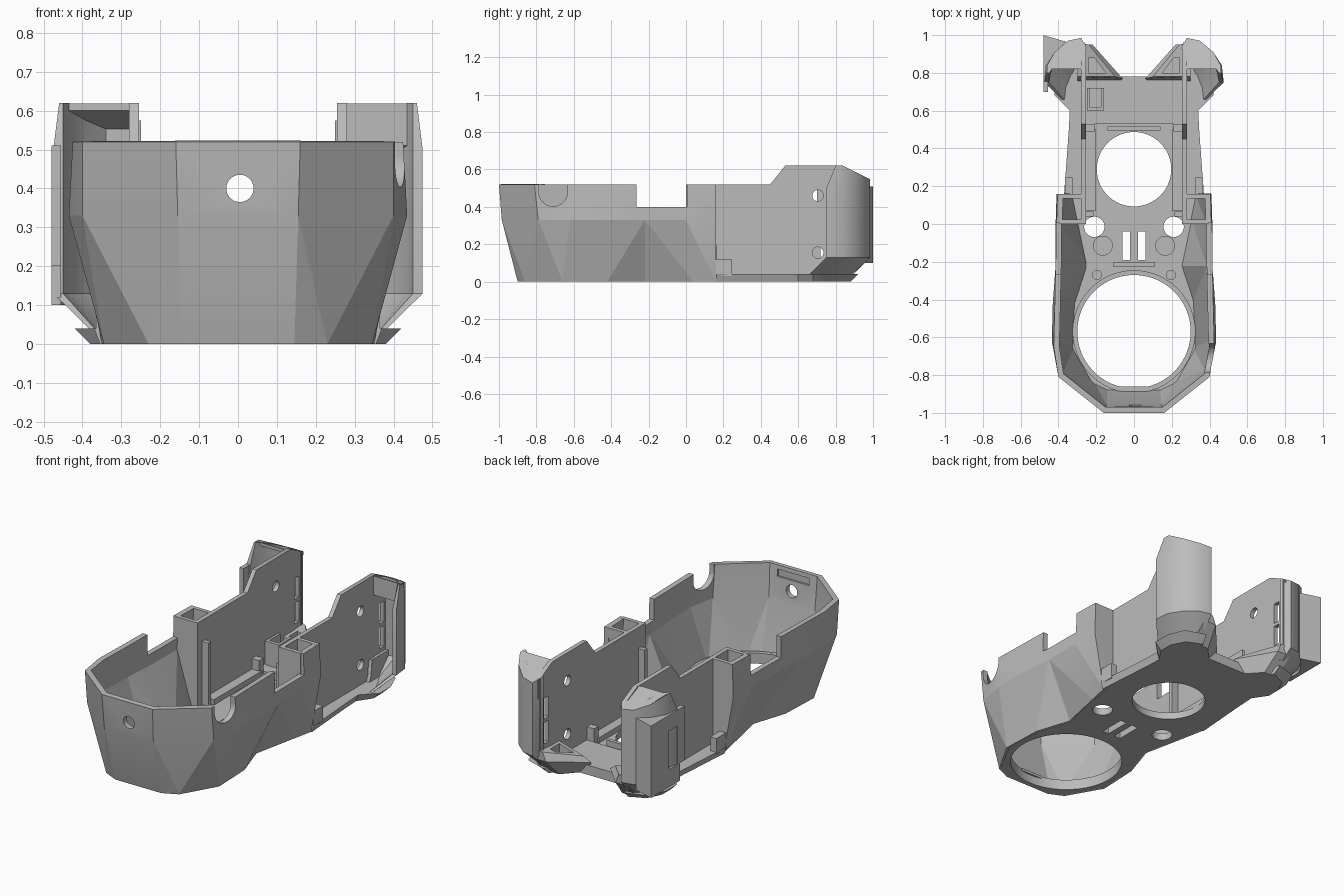
import bpy, bmesh, math
from mathutils import Matrix

cube = bpy.data.objects.get("Cube")
if cube:
    bpy.data.objects.remove(cube)

grey = bpy.data.materials.new("light grey")
grey.use_nodes = True
COLOR = (0.5, 0.5, 0.5, 1)
grey.diffuse_color = COLOR
grey.node_tree.nodes["Principled BSDF"].inputs["Base Color"].default_value = COLOR


def make(name, bm):
    mesh = bpy.data.meshes.new(name)
    bm.to_mesh(mesh)
    bm.free()
    mesh.materials.append(grey)
    obj = bpy.data.objects.new(name, mesh)
    bpy.context.collection.objects.link(obj)
    return obj


def loft(name, rings):
    """Skin a list of equal rings into a capped solid."""
    bm = bmesh.new()
    rows = [[bm.verts.new(p) for p in ring] for ring in rings]
    n = len(rows[0])
    for low, high in zip(rows, rows[1:]):
        for i in range(n):
            j = (i + 1) % n
            bm.faces.new((low[i], high[i], high[j], low[j]))
    bm.faces.new(rows[0])
    bm.faces.new(rows[-1])
    bmesh.ops.recalc_face_normals(bm, faces=bm.faces)
    return make(name, bm)


def faceted_strip(name, rings, peaks):
    """Open strip of triangles, with the diagonals meeting at the peak columns."""
    bm = bmesh.new()
    rows = [[bm.verts.new(p) for p in ring] for ring in rings]
    for low, high in zip(rows, rows[1:]):
        for i in range(len(low) - 1):
            a, b, c, d = low[i], high[i], high[i + 1], low[i + 1]
            tris = ((a, b, d), (b, c, d)) if i in peaks else ((a, b, c), (a, c, d))
            for tri in tris:
                bm.faces.new(tri)
    return make(name, bm)


def prism(name, pts, z0, z1):
    return loft(name, [[(x, y, z) for x, y in pts] for z in (z0, z1)])


def box(name, x0, x1, y0, y1, z0, z1):
    return prism(name, [(x0, y0), (x1, y0), (x1, y1), (x0, y1)], z0, z1)


def side_plate(name, pts, x0, x1):
    return loft(name, [[(x, y, z) for y, z in pts] for x in (x0, x1)])


def rod(name, center, radius, depth, axis="Z", sides=48):
    bm = bmesh.new()
    turn = {"X": Matrix.Rotation(math.pi / 2, 4, "Y"),
            "Y": Matrix.Rotation(math.pi / 2, 4, "X"), "Z": Matrix()}[axis]
    bmesh.ops.create_cone(bm, cap_ends=True, segments=sides, radius1=radius, radius2=radius,
                          depth=depth, matrix=Matrix.Translation(center) @ turn)
    return make(name, bm)


def bake(obj):
    """Apply modifiers."""
    bpy.context.view_layer.update()
    mesh = bpy.data.meshes.new_from_object(obj.evaluated_get(bpy.context.evaluated_depsgraph_get()))
    obj.modifiers.clear()
    obj.data = mesh


def cut(obj, *cutters):
    for c in cutters:
        mod = obj.modifiers.new("cut", "BOOLEAN")
        mod.operation, mod.object, mod.solver = "DIFFERENCE", c, "EXACT"
    bake(obj)
    for c in cutters:
        bpy.data.objects.remove(c)


def mirrored(half):
    return half + [(-x, y) for x, y in reversed(half)]


def flip(pts, s):
    return [(s * x, y) for x, y in pts]


# Faceted front bowl: foot, mid and rim outlines, from the back round to the front
foot = [(.35, .16), (.325, .04), (.27, -.22), (.335, -.42), (.345, -.66), (.23, -.86), (.145, -.9)]
mid = [(.41, .16), (.415, 0), (.415, -.22), (.43, -.42), (.435, -.62), (.4, -.79), (.155, -.985)]
rim = [(.405, .16), (.41, 0), (.415, -.22), (.42, -.45), (.425, -.65), (.4, -.81), (.16, -1)]
bowl = faceted_strip("front_bowl", [[(x, y, z) for x, y in mirrored(o)]
                                    for o, z in ((foot, 0), (mid, .33), (rim, .52))],
                     peaks=(2, 7, 8, 9, 10, 12))
solid = bowl.modifiers.new("wall", "SOLIDIFY")
solid.thickness, solid.offset, solid.use_even_offset = .03, -1, True
bake(bowl)
cut(bowl,
    box("notch", -.6, .6, -.265, .005, .4, .7),
    rod("screw_cut", (.005, -.97, .4), .035, .3, "Y"),
    rod("cable_cut", (.42, -.71, .48), .077, .14, "X"),
    box("cable_top", .35, .5, -.787, -.633, .48, .6),
    box("rim_groove", -.1, .1, -.976, -.95, .46, .5))
box("front_tab", -.07, .07, -.9, -.86, .05, .065)

# Floor with openings
floor_pts = [(.24, .78), (.3, .6), (.33, .16), (.32, .04), (.26, -.22), (.325, -.42),
             (.335, -.65), (.225, -.85), (.14, -.89)]
floor = prism("floor", mirrored(floor_pts), 0, .04)
cutters = [rod("ring_cut", (0, -.57, 0), .3, .3, sides=96),
           rod("nozzle_cut", (0, .29, 0), .197, .3, sides=72)]
for s in (-1, 1):
    cutters += [rod("post_cut", (s * .21, -.015, 0), .054, .3, sides=32),
                rod("recess", (s * .165, -.115, .04), .05, .03, sides=32),
                rod("pilot", (s * .195, -.27, .04), .024, .04, sides=24),
                box("vent", s * .04 - .02, s * .04 + .02, -.19, -.04, -.1, .1)]
cut(floor, *cutters)

# Raised lip round the large opening
lip = rod("opening_lip", (0, -.57, .045), .325, .03, sides=96)
cut(lip, rod("lip_cut", (0, -.57, .045), .3, .2, sides=96))

# Floor ribs
box("front_rib", -.11, .11, -.225, -.205, .03, .08)
box("rear_rib", -.14, .14, .495, .515, .03, .08)
box("rear_step", -.255, .255, .53, .78, .03, .055)
switch = box("switch_box", -.25, -.16, .6, .72, .04, .19)
cut(switch, box("switch_cut", -.235, -.175, .62, .74, .07, .3))


def roof(y):
    return .62 - max(0, y - .84) * .5


for s in (-1, 1):
    side = "left" if s > 0 else "right"

    # Upright side wall with two screw holes and two tall slots
    profile = [(0, .03), (0, .52), (.45, .52), (.53, .62), (.84, .62), (.95, .565),
               (.95, .1), (.88, .02)]
    wall = side_plate(side + "_wall", profile, s * .255, s * .28)
    cut(wall, *[rod("hole", (s * .27, .705, z), .03, .2, "X", 32) for z in (.155, .46)],
        *[box("slot", s * .2, s * .31, .875, .915, z, z + .12) for z in (.18, .32)])
    box(side + "_cable_rib", s * .215, s * .257, .04, .065, .03, .4)
    box(side + "_wall_foot", s * .2, s * .257, .07, .5, .03, .07)
    box(side + "_clip", s * .21, s * .257, .49, .53, .03, .13)

    # Ledge outside the wall, flared upward
    ledge = [(.2, .16), (.37, .16), (.345, .5), (.34, .6), (.42, .68), (.42, .78), (.38, .88), (.26, .92),
             (.2, .78)]
    inner = [(.2, .16), (.355, .16), (.33, .5), (.325, .6), (.38, .68), (.38, .76), (.34, .84), (.25, .88),
             (.2, .78)]
    shelf = loft(side + "_ledge", [[(s * x, y, z) for x, y in o] for o, z in ((inner, 0), (ledge, .04))])
    cut(shelf, rod("nozzle_cut", (0, .29, 0), .197, .3, sides=72))
    box(side + "_ledge_stop", s * .325, s * .365, .16, .245, .03, .12)

    # Hollow tower behind the bowl, its walls narrowing to the floor
    for name, y, low in (("_tower_back", .135, .335), ("_tower_front", 0, .29)):
        loft(side + name, [[(s * x, v, z) for x, v in ((.265, y), (w, y), (w, y + .023), (.265, y + .023))]
                           for w, z in ((low, .03), (.395, .33), (.395, .52))])

    # Curved rear ear with chamfered foot and sloping top
    ear = [(.25, .93), (.28, .985), (.35, .97), (.42, .91), (.465, .84), (.475, .75),
           (.45, .75), (.435, .82), (.39, .88), (.34, .93), (.28, .93)]
    loft(side + "_ear", [[(s * (x - .09 * (x - .25) / .2), y - .1, .03) for x, y in ear],
                         [(s * x, y, .13) for x, y in ear],
                         [(s * x, y, .5) for x, y in ear],
                         [(s * min(x, .46), max(y, .8), roof(y)) for x, y in ear]])
    cap = [(.26, .82), (.455, .82), (.42, .9), (.35, .96), (.26, .96)]
    depth = .11 if s > 0 else .02
    loft(side + "_ear_cap", [[(s * x, y, roof(y) - d) for x, y in cap] for d in (depth, .001)])

    # Air duct at the foot of the ear
    duct = loft(side + "_duct",
                [[(s * x, y, z) for x, y, z in ring] for ring in (
                    [(.09, .74, 0), (.3, .74, 0), (.3, .86, 0), (.2, .86, 0)],
                    [(.06, .77, .07), (.3, .77, .07), (.3, .95, .1), (.22, .95, .1)],
                    [(.1, .78, .1), (.3, .78, .16), (.3, .96, .16), (.24, .95, .15)])])
    cut(duct, prism("duct_cut", flip([(.15, .8), (.24, .8), (.24, .88), (.21, .88)], s), .06, .3))

# Mounting plate on the right ear
plate = prism("mount_plate", [(-.48, 1), (-.36, .965), (-.43, .89), (-.455, .84), (-.455, .7),
                              (-.48, .7)], .1, .51)
cut(plate, box("plate_slot", -.6, -.44, .76, .84, .2, .42),
    box("plate_trim", -.6, -.3, .6, .74, -.1, .2))

for obj in bpy.context.scene.objects:
    if obj.type == "MESH":
        bpy.ops.object.select_all(action="DESELECT")
        obj.select_set(True)
        bpy.context.view_layer.objects.active = obj
        angle = 12 if obj == bowl else 30
        bpy.ops.object.shade_smooth_by_angle(angle=math.radians(angle))
